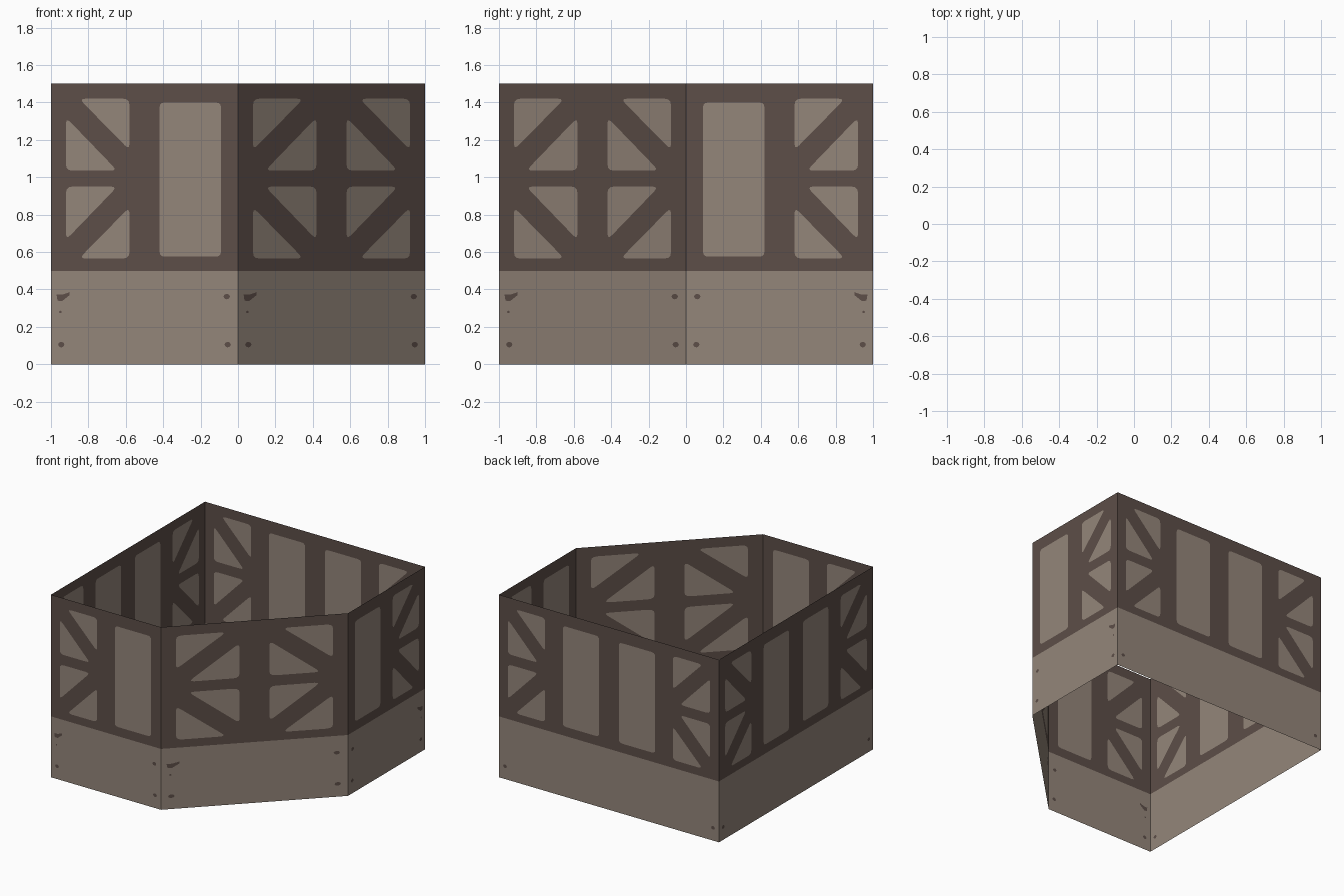
import bpy
from mathutils import Vector
from mathutils.geometry import delaunay_2d_cdt
import math

if "Cube" in bpy.data.objects:
    bpy.data.objects.remove(bpy.data.objects["Cube"])

HEIGHT, SILL = 1.5, 0.5
PLASTER, TIMBER = 0, 1


def material(name, rgb):
    m = bpy.data.materials.new(name)
    m.diffuse_color = (*rgb, 1)
    m.use_nodes = True
    m.node_tree.nodes["Principled BSDF"].inputs["Base Color"].default_value = m.diffuse_color
    return m


MATS = [material("pale plaster", (0.296, 0.238, 0.195)),
        material("dark timber", (0.110, 0.077, 0.065))]


def rect(u0, z0, u1, z1):
    return [Vector(p) for p in ((u0, z0), (u1, z0), (u1, z1), (u0, z1))]


def counter_clockwise(poly):
    area = sum(poly[i - 1].cross(poly[i]) for i in range(len(poly)))
    return poly if area > 0 else poly[::-1]


def rounded(points, cut=0.035, steps=3):
    """Soften every corner of a flat polygon."""
    pts, out = [Vector(p) for p in points], []
    for i, p in enumerate(pts):
        a = p + (pts[i - 1] - p).normalized() * cut
        b = p + (pts[(i + 1) % len(pts)] - p).normalized() * cut
        for k in range(steps + 1):
            t = k / steps
            out.append(a * (1 - t) ** 2 + p * 2 * t * (1 - t) + b * t ** 2)
    return out


def spot(u, z, ru=0.017, rz=0.015):
    return [Vector((u + ru * math.cos(k * math.pi / 4), z + rz * math.sin(k * math.pi / 4)))
            for k in range(8)]


def chip(width, right_end):
    """Ragged worn patch near one end of the plinth."""
    shape = ((0.03, 0.372), (0.035, 0.34), (0.06, 0.338), (0.10, 0.37), (0.10, 0.386), (0.06, 0.372))
    return [Vector((width - u if right_end else u, z)) for u, z in shape]


def brace_cell(u, mirror):
    """Four infill panels around two diagonal braces, cell centred on u."""
    s = -1 if mirror else 1
    upper = [(-0.10, 1.42), (0.17, 1.42), (0.17, 1.145)]
    lower = [(-0.17, 1.32), (-0.17, 1.035), (0.105, 1.035)]
    panels = []
    for tri in (upper, lower):
        # the lower half of the cell is a reflection of the upper half
        for flip in (False, True):
            panels.append(rounded([(u + s * x, 1.985 - z if flip else z) for x, z in tri]))
    return panels


def tall_panel(u):
    return [rounded(rect(u - 0.165, 0.575, u + 0.165, 1.4), 0.03)]


def wall(name, p, q, width, panels, marks):
    """One flat wall from p to q with its panels cut into the surface."""
    regions = [(PLASTER, rect(0, 0, width, SILL)),
               (TIMBER, rect(0, SILL, width, HEIGHT))]
    regions += [(PLASTER, counter_clockwise(poly)) for poly in panels]
    marks = marks + [spot(0.055, 0.105), spot(width - 0.055, 0.105)]
    regions += [(TIMBER, counter_clockwise(poly)) for poly in marks]
    pts, faces = [], []
    for _, poly in regions:
        faces.append(list(range(len(pts), len(pts) + len(poly))))
        pts += poly
    verts, _, tris, _, _, owners = delaunay_2d_cdt(pts, [], faces, 0, 1e-5)
    p, q = Vector((*p, 0)), Vector((*q, 0))
    mesh = bpy.data.meshes.new(name)
    mesh.from_pydata([p + (q - p) * (v.x / width) + Vector((0, 0, v.y)) for v in verts],
                     [], [list(t) for t in tris])
    for m in MATS:
        mesh.materials.append(m)
    for poly, own in zip(mesh.polygons, owners):
        poly.material_index = regions[max(own)][0] if own else TIMBER
    bpy.context.collection.objects.link(bpy.data.objects.new(name, mesh))


# panel layouts, measured from each wall's left end seen from outside
long_layout = (brace_cell(0.25, False) + tall_panel(0.745) + tall_panel(1.255)
               + brace_cell(1.75, True))
left_marks = [chip(1, False), spot(0.94, 0.362), spot(0.05, 0.28, 0.007, 0.007)]
right_marks = [chip(1, True), spot(0.06, 0.362), spot(0.95, 0.28, 0.007, 0.007)]

# five walls around an open square with one corner cut off
wall("front_wall", (-1, -1), (0, -1), 1,
     brace_cell(0.25, False) + tall_panel(0.745), left_marks)
wall("corner_wall", (0, -1), (1, 0), 1,
     brace_cell(0.25, True) + brace_cell(0.75, False), left_marks)
wall("right_wall", (1, 0), (1, 1), 1,
     tall_panel(0.255) + brace_cell(0.75, True), right_marks)
wall("back_wall", (1, 1), (-1, 1), 2, long_layout, [])
wall("left_wall", (-1, 1), (-1, -1), 2, long_layout, [])
